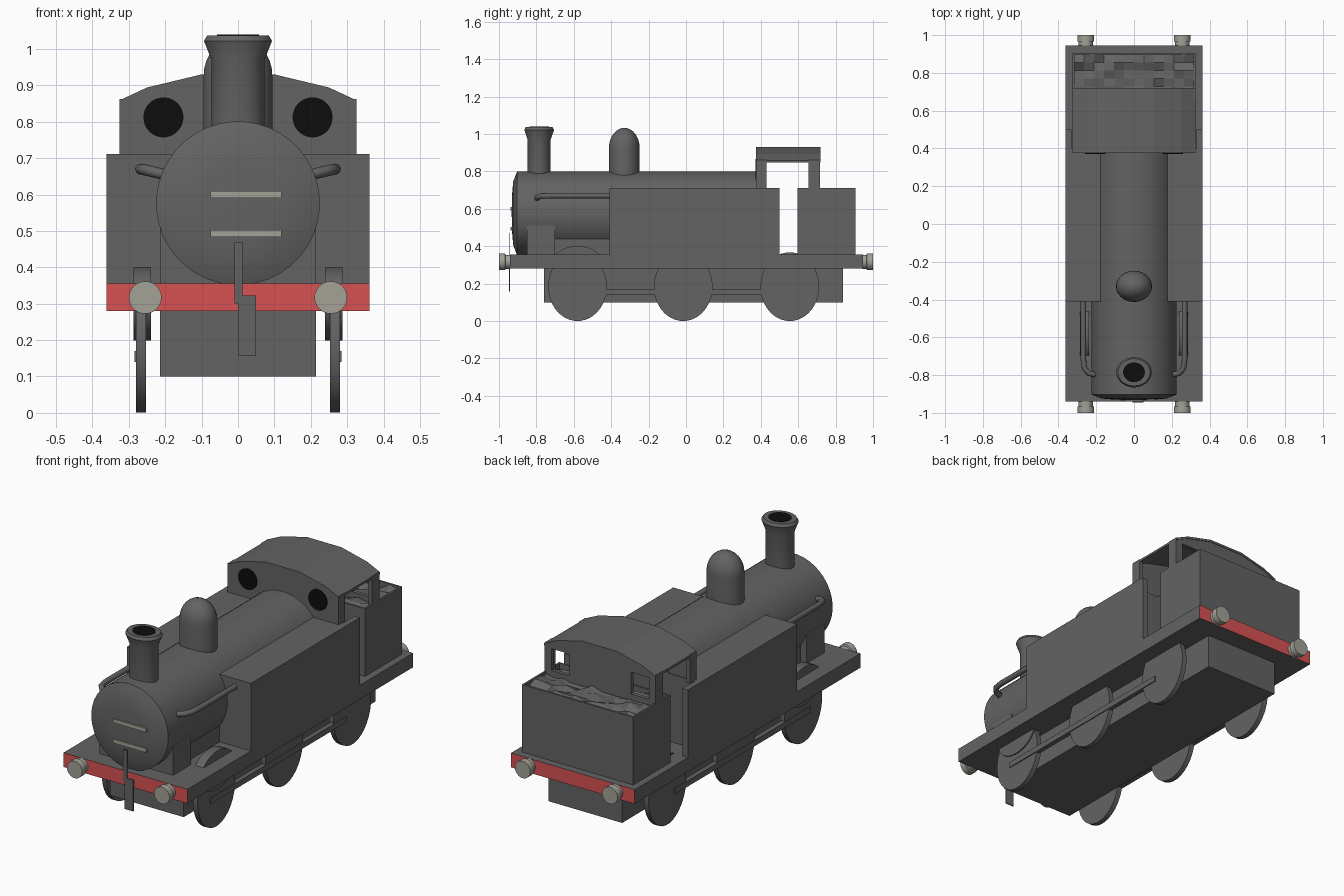
import bpy, bmesh, math, random
from mathutils import Vector

if "Cube" in bpy.data.objects:
    bpy.data.objects.remove(bpy.data.objects["Cube"])

random.seed(4)


def material(name, rgb):
    m = bpy.data.materials.new(name)
    m.diffuse_color = (*rgb, 1)
    m.use_nodes = True
    m.node_tree.nodes["Principled BSDF"].inputs["Base Color"].default_value = m.diffuse_color
    return m


GREY = material("dark grey", (0.125, 0.125, 0.125))
RED = material("red", (0.68, 0.085, 0.085))
STEEL = material("pale steel", (0.36, 0.36, 0.31))
BLACK = material("black", (0.004, 0.004, 0.004))


def finish(name, bm, mat, smooth=False):
    bmesh.ops.recalc_face_normals(bm, faces=bm.faces[:])
    me = bpy.data.meshes.new(name)
    bm.to_mesh(me)
    bm.free()
    ob = bpy.data.objects.new(name, me)
    bpy.context.collection.objects.link(ob)
    me.materials.append(mat)
    bpy.ops.object.select_all(action='DESELECT')
    bpy.context.view_layer.objects.active = ob
    ob.select_set(True)
    if smooth:
        bpy.ops.object.shade_smooth_by_angle(angle=math.radians(35))
    return ob


def box(name, x, y, z, mat=GREY):
    """Box from (min, max) pairs."""
    bm = bmesh.new()
    bmesh.ops.create_cube(bm, size=1)
    for v in bm.verts:
        v.co = [(lo + hi) / 2 + c * (hi - lo) for c, (lo, hi) in zip(v.co, (x, y, z))]
    return finish(name, bm, mat)


def prism(name, pts, y0, y1, mat=GREY):
    """Extrude an x-z outline along y."""
    bm = bmesh.new()
    f = bm.faces.new([bm.verts.new((x, y0, z)) for x, z in pts])
    ext = bmesh.ops.extrude_face_region(bm, geom=[f])["geom"]
    for g in ext:
        if isinstance(g, bmesh.types.BMVert):
            g.co.y = y1
    return finish(name, bm, mat)


def lathe(name, profile, centre, axis, scale=(1, 1), n=32, mat=GREY, smooth=True):
    """Turn (radius, position) pairs about an axis; scale stretches the circle."""
    bm = bmesh.new()
    rings = []
    for r, h in profile:
        ring = []
        for i in range(1 if r == 0 else n):
            a = 2 * math.pi * (i + 0.5) / n
            u, w = r * scale[0] * math.cos(a), r * scale[1] * math.sin(a)
            p = {'x': (h, u, w), 'y': (u, h, w), 'z': (u, w, h)}[axis]
            ring.append(bm.verts.new(Vector(p) + Vector(centre)))
        rings.append(ring)
    for a, b in zip(rings, rings[1:]):
        for i in range(n):
            j = (i + 1) % n
            quad = [a[i % len(a)], a[j % len(a)], b[j % len(b)], b[i % len(b)]]
            bm.faces.new(list(dict.fromkeys(quad)))
    for ring in (rings[0], rings[-1]):
        if len(ring) > 1:
            bm.faces.new(ring)
    return finish(name, bm, mat, smooth)


# Chassis: footplate with red buffer beams, and the frame below
foot = box("footplate", (-.362, .362), (-.94, .945), (.28, .355))
foot.data.materials.append(RED)
for p in foot.data.polygons:
    if abs(p.normal.y) > .9:
        p.material_index = 1
box("underframe", (-.215, .215), (-.76, .84), (.10, .285))

# Boiler, its domed front and supports
lathe("boiler", [(0, -.932), (.10, -.93), (.17, -.924), (.225, -.903), (.225, .40)],
      (0, 0, .576), 'y', n=40)
box("smokebox_saddle", (-.215, .215), (-.85, -.70), (.35, .51))
box("firebox", (-.18, .18), (-.72, .40), (.35, .44))
for i, z in enumerate((.60, .493)):
    box(f"front_bar_{i}", (-.075, .12), (-.938, -.929), (z - .01, z + .01), STEEL)

# Thin hanging coupling plate on the front beam
box("coupling_upper", (-.009, .012), (-.945, -.94), (.30, .47))
box("coupling_lower", (.0, .049), (-.946, -.94), (.157, .322))

# Chimney with flared cap, and dome
lathe("chimney", [(.073, .74), (.073, .97), (.094, 1.022), (.085, 1.037)],
      (0, -.785, 0), 'z', (1, .85))
lathe("chimney_opening", [(.058, 1.034), (.058, 1.039)], (0, -.785, 0), 'z', (1, .9), mat=BLACK)
dome = [(.095, .72), (.095, .925)]
dome += [(.095 * math.cos(a), .925 + .108 * math.sin(a))
         for a in (math.pi / 2 * k / 8 for k in range(1, 8))] + [(0, 1.033)]
lathe("dome", dome, (0, -.33, 0), 'z', (1, .87))

# Parts on both sides
for s, side in ((-1, "left"), (1, "right")):
    def sx(a, b):
        return tuple(sorted((s * a, s * b)))

    box(f"side_tank_{side}", sx(.14, .362), (-.41, .40), (.35, .712))
    box(f"cab_lower_side_{side}", sx(.33, .362), (.40, .50), (.35, .712))
    box(f"cab_front_pillar_{side}", sx(.305, .325), (.378, .43), (.71, .862))
    box(f"cab_rear_pillar_{side}", sx(.305, .325), (.655, .716), (.70, .862))

    # Wheels, coupling rod and the splasher over the front wheel
    for k, y in enumerate((-.58, -.015, .555)):
        lathe(f"wheel_{side}_{k}", [(1, -.0135), (1, .0135)], (s * .2665, y, .184), 'x', (.157, .184))
    box(f"coupling_rod_{side}", sx(.26, .285), (-.635, .50), (.14, .17))
    lathe(f"splasher_{side}", [(1, -.024), (1, .024)], (s * .263, -.58, .30), 'x', (.14, .102), n=24)

    # Buffers at both ends
    for e, end in ((-1, "front"), (1, "rear")):
        y0 = .94 if e < 0 else .943
        lathe(f"buffer_{end}_{side}", [(.038, e * y0), (.038, e * .965), (.045, e * .967), (.045, e * 1.0)],
              (s * .255, 0, .317), 'y', n=20, mat=STEEL)

    # Handrail bending into the boiler
    cu = bpy.data.curves.new(f"handrail_{side}", 'CURVE')
    cu.dimensions = '3D'
    cu.bevel_depth = .015
    cu.bevel_resolution = 2
    cu.use_fill_caps = True
    sp = cu.splines.new('POLY')
    path = [(.19, -.80, .652), (.24, -.79, .664), (.262, -.765, .669), (.268, -.72, .67), (.268, -.40, .67)]
    sp.points.add(len(path) - 1)
    for p, (x, y, z) in zip(sp.points, path):
        p.co = (s * x, y, z, 1)
    cu.materials.append(GREY)
    bpy.context.collection.objects.link(bpy.data.objects.new(f"handrail_{side}", cu))

    # Round front cab window
    lathe(f"round_window_{side}", [(.055, .371), (.055, .379)], (s * .205, 0, .812), 'y', mat=BLACK)

# Cab: front and rear walls under an arched roof
half = [(.10, .93), (.25, .894), (.325, .859)]
arch = [(-x, z) for x, z in reversed(half)] + half
prism("cab_front_wall", [(-.325, .70)] + arch + [(.325, .70)], .375, .395)
rear = prism("cab_rear_wall", [(-.325, .69)] + [(x, z - .002) for x, z in arch] + [(.325, .69)], .697, .717)
for s in (-1, 1):
    cut = box("window_cutter", tuple(sorted((s * .18, s * .285))), (.6, .8), (.725, .84))
    cut.hide_render = True
    mod = rear.modifiers.new("window", 'BOOLEAN')
    mod.operation = 'DIFFERENCE'
    mod.object = cut
    bpy.context.view_layer.objects.active = rear
    bpy.ops.object.modifier_apply(modifier=mod.name)
    bpy.data.objects.remove(cut)
prism("cab_roof", arch + [(x, z - .012) for x, z in reversed(arch)], .376, .72)

# Bunker with a rim, filled with uneven coal
box("bunker", (-.325, .325), (.595, .905), (.35, .66))
for s, side in ((-1, "left"), (1, "right")):
    box(f"bunker_rim_{side}", tuple(sorted((s * .315, s * .325))), (.595, .905), (.655, .712))
box("bunker_rim_front", (-.325, .325), (.595, .605), (.655, .712))
box("bunker_rim_rear", (-.325, .325), (.895, .905), (.655, .712))
bm = bmesh.new()
bmesh.ops.create_grid(bm, x_segments=12, y_segments=7, size=1)
for v in bm.verts:
    v.co = (v.co.x * .318, .75 + v.co.y * .148, .695 + random.uniform(-.02, .017))
finish("coal", bm, GREY)
